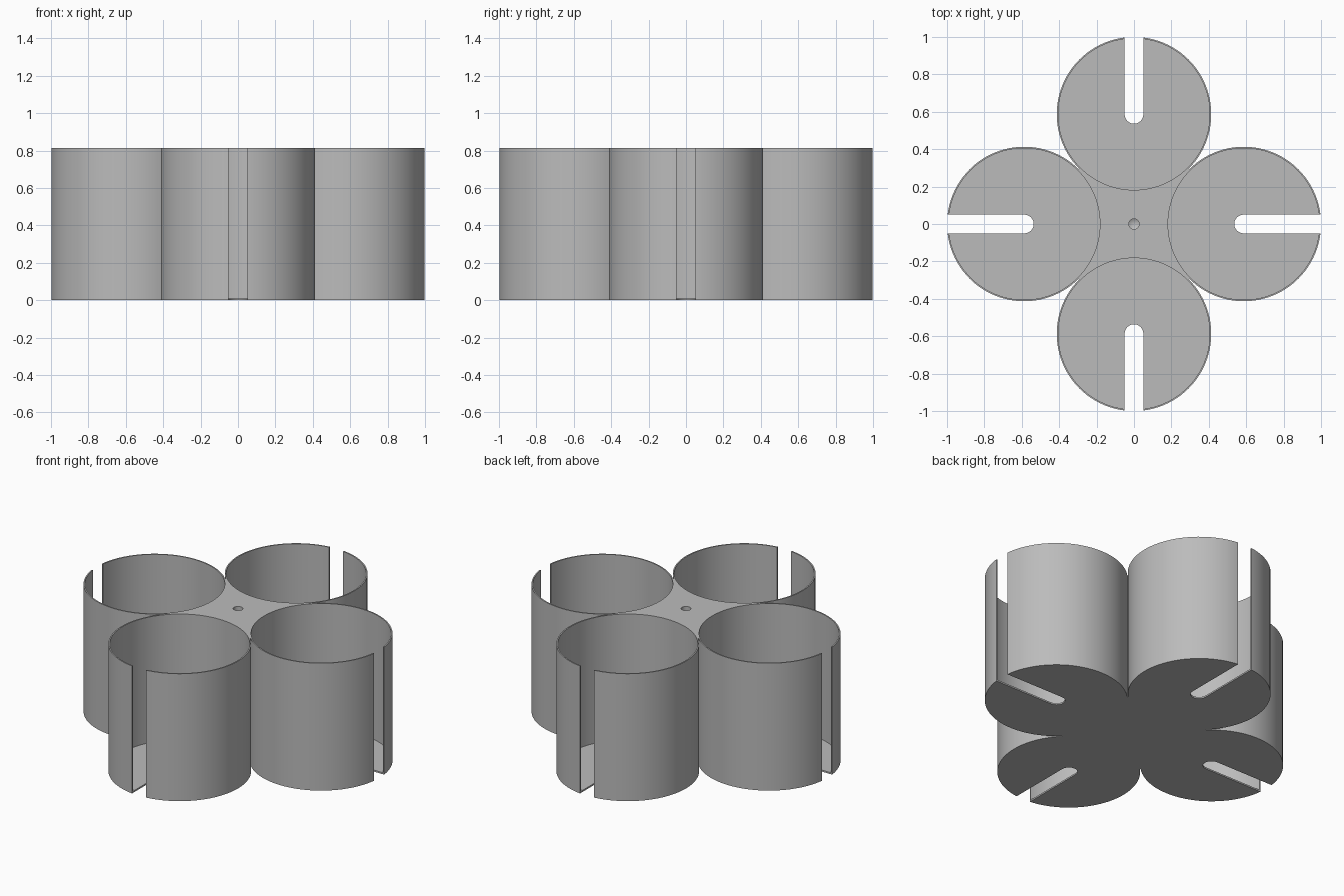
import bpy, bmesh, math
from mathutils import Matrix, Vector

cube = bpy.data.objects.get("Cube")
if cube:
    bpy.data.objects.remove(cube, do_unlink=True)

HEIGHT, FLOOR = 0.813, 0.01
OUTER, INNER = 0.413, 0.405
OFFSET = 1 - OUTER
SLOT_HALF, SLOT_END = 0.05, 0.536
SEGMENTS = 96

grey = bpy.data.materials.new("plain grey")
grey.use_nodes = True
grey.diffuse_color = (0.5, 0.5, 0.5, 1)
grey.node_tree.nodes["Principled BSDF"].inputs["Base Color"].default_value = (0.5, 0.5, 0.5, 1)


def prism(name, points, bottom, top):
    """Extrude a flat outline between two heights."""
    bm = bmesh.new()
    face = bm.faces.new([bm.verts.new((x, y, bottom)) for x, y in points])
    lid = bmesh.ops.extrude_face_region(bm, geom=[face])["geom"]
    bmesh.ops.translate(bm, vec=(0, 0, top - bottom),
                        verts=[v for v in lid if isinstance(v, bmesh.types.BMVert)])
    bmesh.ops.recalc_face_normals(bm, faces=bm.faces)
    mesh = bpy.data.meshes.new(name)
    bm.to_mesh(mesh)
    bm.free()
    obj = bpy.data.objects.new(name, mesh)
    bpy.context.collection.objects.link(obj)
    return obj


def arc(cx, cy, radius, start, end, steps):
    return [(cx + radius * math.cos(start + (end - start) * i / steps),
             cy + radius * math.sin(start + (end - start) * i / steps)) for i in range(steps + 1)]


def circle(cx, cy, radius, steps=SEGMENTS):
    return arc(cx, cy, radius, 0, math.tau, steps)[:-1]


def combine(target, other, operation):
    """Apply a boolean and discard the helper."""
    other.hide_render = True
    mod = target.modifiers.new("boolean", "BOOLEAN")
    mod.operation, mod.solver, mod.object = operation, "EXACT", other
    bpy.context.view_layer.objects.active = target
    bpy.ops.object.modifier_apply(modifier=mod.name)
    bpy.data.objects.remove(other, do_unlink=True)


# Solid core that joins the four cups
core = 0.296
holder = prism("four_cup_holder", [(-core, -core), (core, -core), (core, core), (-core, core)], 0, HEIGHT)
centres = [(OFFSET, 0), (0, OFFSET), (-OFFSET, 0), (0, -OFFSET)]
for x, y in centres:
    combine(holder, prism("cup_body", circle(x, y, OUTER), 0, HEIGHT), "UNION")

# Hollow cups, each with a round-ended slot facing outward
slot_outline = [(1.1, SLOT_HALF)] + arc(SLOT_END + SLOT_HALF, 0, SLOT_HALF, math.pi / 2,
                                        math.pi * 1.5, 16) + [(1.1, -SLOT_HALF)]
for i, (x, y) in enumerate(centres):
    combine(holder, prism("cup_hollow", circle(x, y, INNER), FLOOR, 1), "DIFFERENCE")
    slot = prism("cup_slot", slot_outline, -0.1, 1)
    slot.data.transform(Matrix.Rotation(i * math.pi / 2, 4, "Z"))
    combine(holder, slot, "DIFFERENCE")

# Blind mounting hole with a conical end
hole = prism("centre_hole", circle(0, 0, 0.028, 32), 0.4, 1)
bm = bmesh.new()
bm.from_mesh(hole.data)
end = [f for f in bm.faces if f.normal.z < -0.9]
tip = bmesh.ops.poke(bm, faces=end)["verts"][0]
tip.co -= Vector((0, 0, 0.016))
bm.to_mesh(hole.data)
bm.free()
combine(holder, hole, "DIFFERENCE")

# Finish
holder.data.materials.clear()
holder.data.materials.append(grey)
holder.data.polygons.foreach_set("material_index", [0] * len(holder.data.polygons))
bpy.ops.object.select_all(action="DESELECT")
holder.select_set(True)
bpy.context.view_layer.objects.active = holder
bpy.ops.object.shade_smooth_by_angle(angle=math.radians(30))
